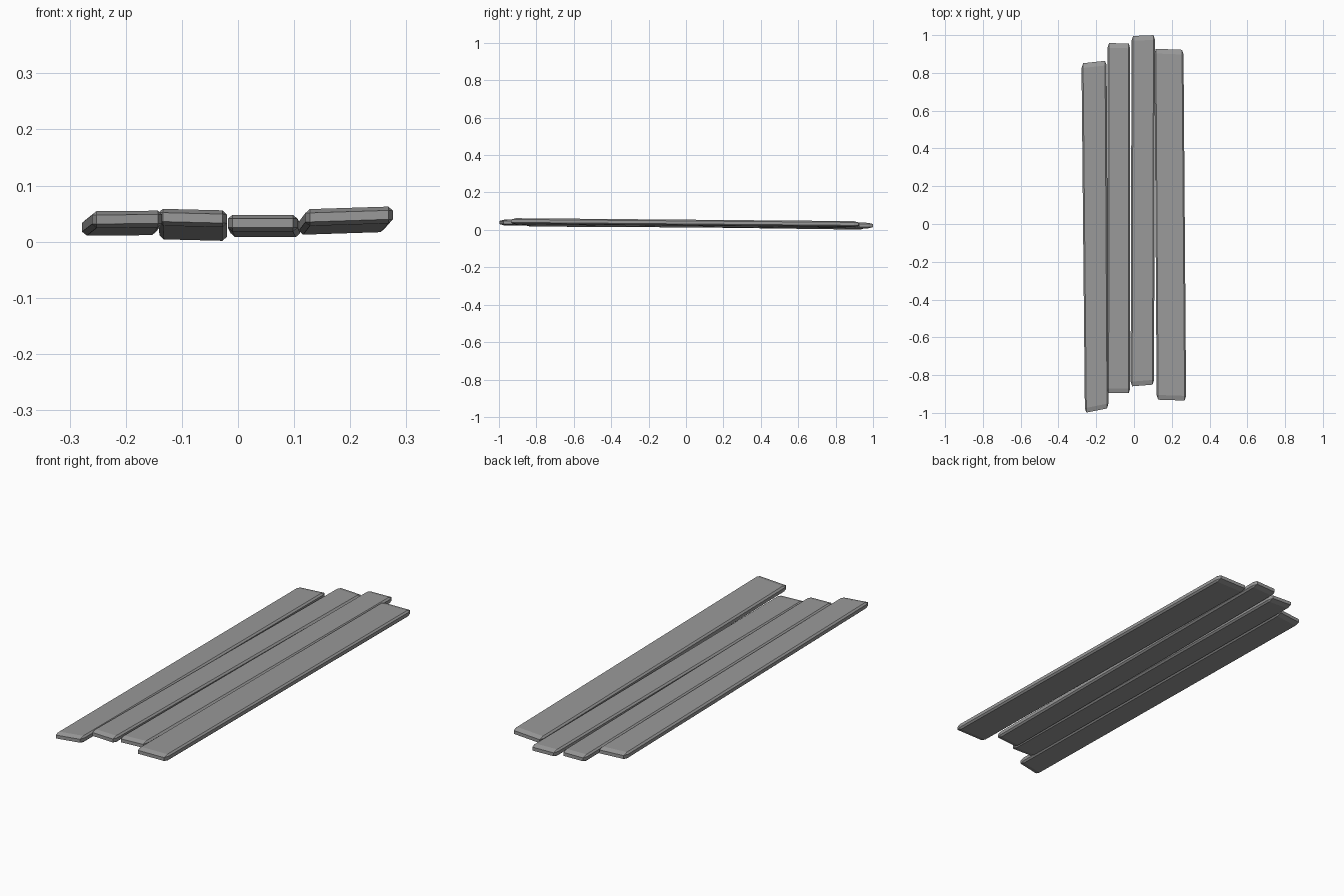
import bpy, bmesh
from mathutils import Vector

if "Cube" in bpy.data.objects:
    bpy.data.objects.remove(bpy.data.objects["Cube"], do_unlink=True)

mat = bpy.data.materials.new("weathered_grey")
mat.use_nodes = True
GREY = (0.32, 0.32, 0.32, 1)
mat.diffuse_color = GREY
mat.node_tree.nodes["Principled BSDF"].inputs["Base Color"].default_value = GREY

THICK = 0.03
CHAMFER = Vector((0.008, 0.025, 0.007))   # chamfer width along x, y, z


def plank(name, corners, z_front, z_back, roll):
    """Chamfered board stretched between four plan corners
    (front left, front right, back right, back left as seen from above)."""
    fl, fr, br, bl = [Vector(c) for c in corners]
    size = Vector(((fr - fl).length, (bl - fl).length, THICK))
    units = Vector([s / c for s, c in zip(size, CHAMFER)])
    bm = bmesh.new()
    bmesh.ops.create_cube(bm, size=1)
    bmesh.ops.scale(bm, vec=units, verts=bm.verts)
    bmesh.ops.bevel(bm, geom=bm.edges[:], offset=1, offset_type='OFFSET',
                    segments=1, affect='EDGES', profile=0.5)
    for v in bm.verts:
        u, t, h = [c / n + 0.5 for c, n in zip(v.co, units)]
        p = fl.lerp(fr, u).lerp(bl.lerp(br, u), t)
        z = z_front + (z_back - z_front) * t + roll * (u - 0.5)
        v.co = (p.x, p.y, z + (h - 0.5) * THICK)
    bmesh.ops.recalc_face_normals(bm, faces=bm.faces)
    mesh = bpy.data.meshes.new(name)
    bm.to_mesh(mesh)
    bm.free()
    mesh.materials.append(mat)
    obj = bpy.data.objects.new(name, mesh)
    bpy.context.collection.objects.link(obj)


# Four loosely laid boards, each slightly skewed and pitched
plank("plank_right_outer", [(-.26, -1), (-.135, -.975), (-.145, .865), (-.278, .85)],
      .040, .026, .001)
plank("plank_right_inner", [(-.142, -.895), (-.02, -.895), (-.02, .955), (-.14, .958)],
      .0425, .0175, -.003)
plank("plank_left_inner", [(-.018, -.86), (.106, -.85), (.111, 1), (-.013, .995)],
      .033, .023, 0)
plank("plank_left_outer", [(.12, -.93), (.276, -.935), (.262, .922), (.108, .928)],
      .0455, .0295, .005)
